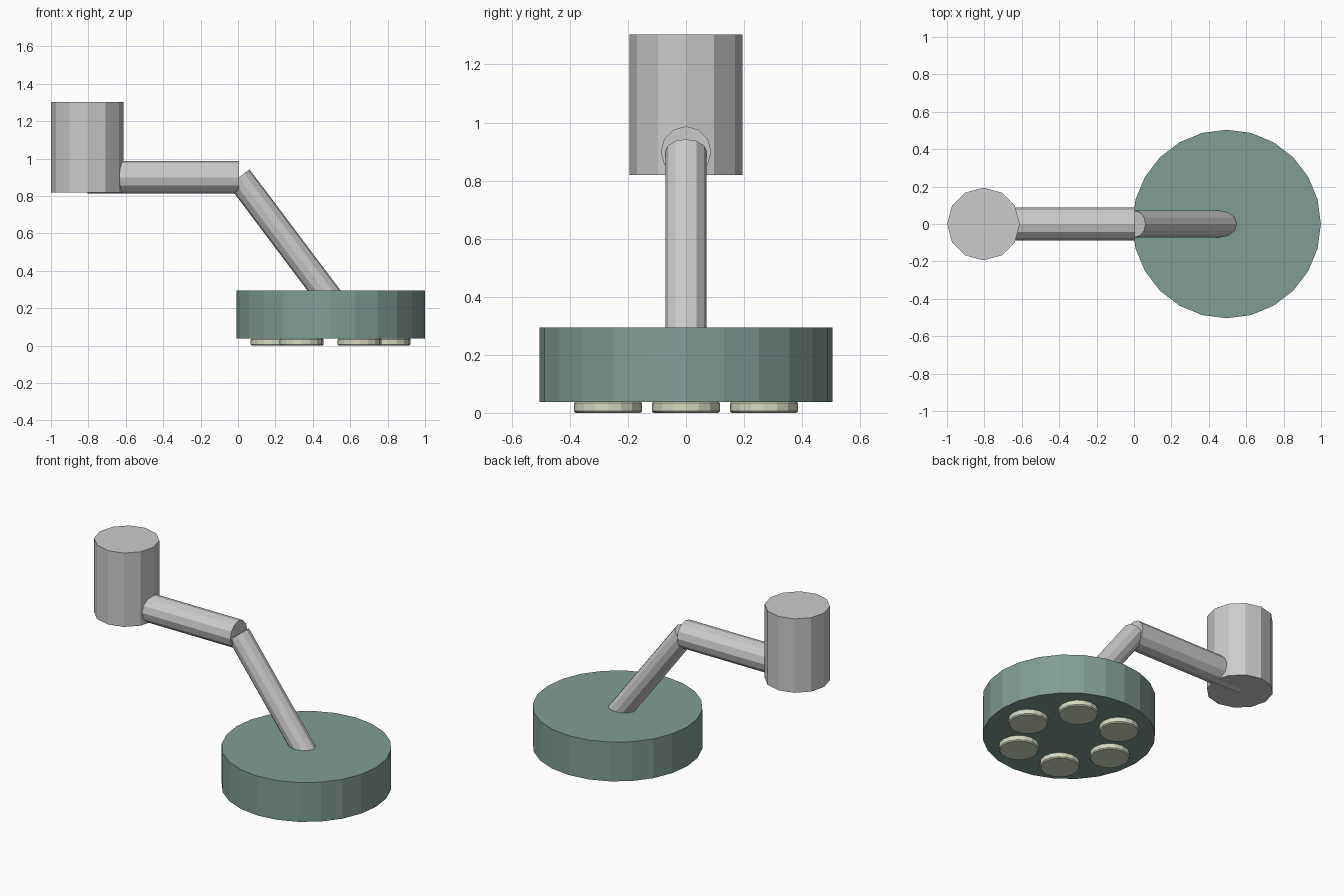
import bpy, bmesh
from math import cos, sin, pi
from mathutils import Vector, Matrix

if "Cube" in bpy.data.objects:
    bpy.data.objects.remove(bpy.data.objects["Cube"])


def material(name, color):
    m = bpy.data.materials.new(name)
    m.diffuse_color = (*color, 1)
    m.use_nodes = True
    m.node_tree.nodes["Principled BSDF"].inputs["Base Color"].default_value = m.diffuse_color
    return m


def rod(name, start, end, radius, sides, mat=None, chamfer=0):
    """Flat-shaded cylinder between two points; chamfer trims the end rims."""
    a, b = Vector(start), Vector(end)
    axis = b - a
    bm = bmesh.new()
    bmesh.ops.create_cone(bm, cap_ends=True, segments=sides, radius1=radius,
                          radius2=radius, depth=axis.length)
    if chamfer:
        rims = [e for e in bm.edges if abs(e.verts[0].co.z - e.verts[1].co.z) < 1e-5]
        bmesh.ops.bevel(bm, geom=rims, offset=chamfer, segments=1,
                        affect='EDGES', profile=0.5)
    turn = Vector((0, 0, 1)).rotation_difference(axis).to_matrix().to_4x4()
    bm.transform(Matrix.Translation((a + b) / 2) @ turn)
    mesh = bpy.data.meshes.new(name)
    bm.to_mesh(mesh)
    bm.free()
    if mat:
        mesh.materials.append(mat)
    obj = bpy.data.objects.new(name, mesh)
    bpy.context.collection.objects.link(obj)
    return obj


green = material("green_enamel", (0.22, 0.34, 0.30))
cream = material("pale_glass", (0.66, 0.70, 0.54))

HEAD_X = 0.495
ELBOW = (0.005, 0, 0.90)

# Ceiling post and two-part arm
rod("ceiling_post", (-0.805, 0, 0.82), (-0.805, 0, 1.303), 0.194, 12)
rod("upper_arm", (-0.805, 0, 0.90), ELBOW, 0.087, 12)
rod("lower_arm", ELBOW, (HEAD_X, 0, 0.248), 0.071, 12)

# Lamp head
rod("lamp_head", (HEAD_X, 0, 0.037), (HEAD_X, 0, 0.294), 0.504, 24, green)

# Ring of six lights underneath
for i in range(6):
    x, y = HEAD_X + 0.31 * cos(i * pi / 3), 0.31 * sin(i * pi / 3)
    rod(f"light_{i + 1}", (x, y, 0), (x, y, 0.04), 0.117, 16, cream, 0.006)
